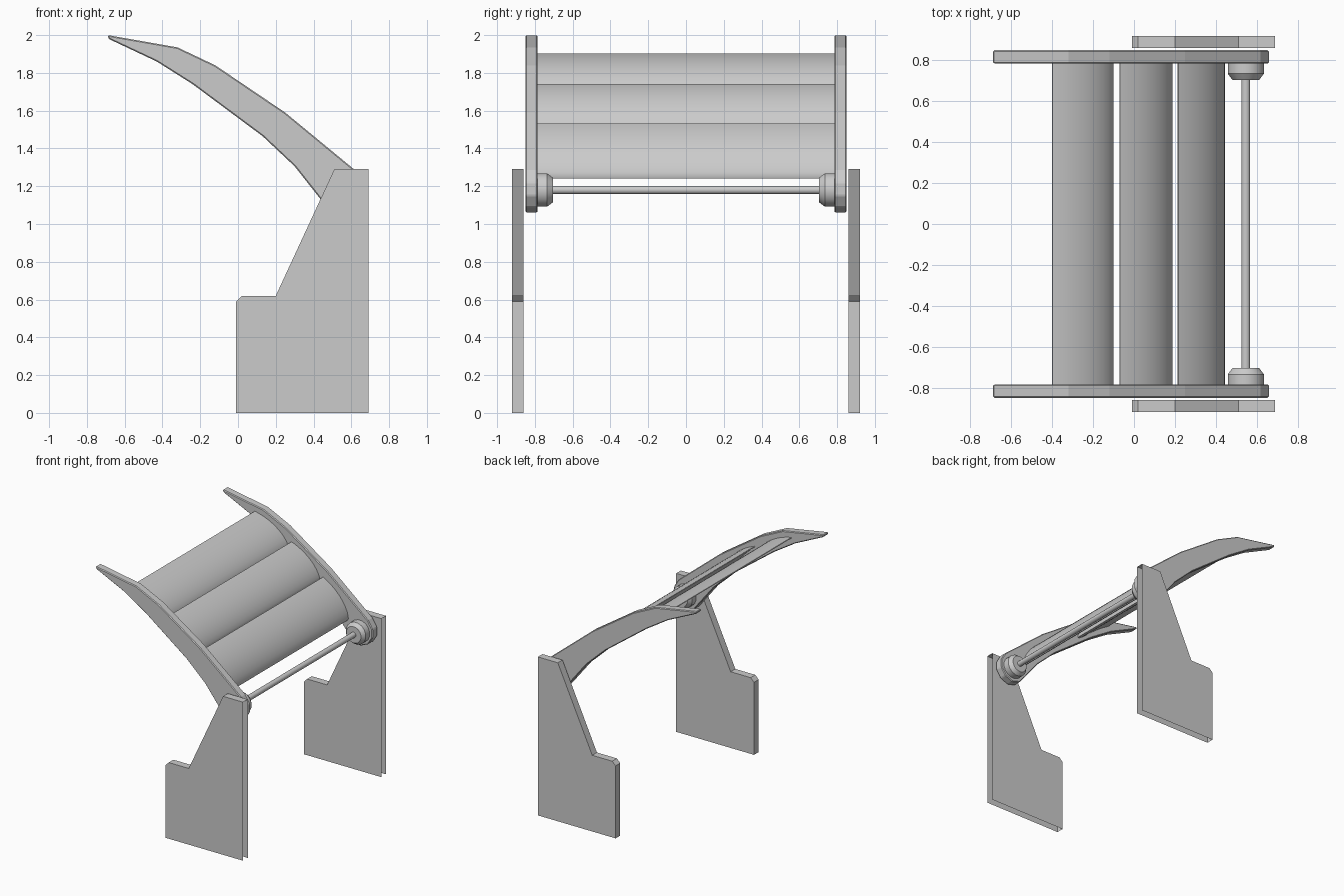
import bpy, bmesh, math
from mathutils import Vector

if "Cube" in bpy.data.objects:
    bpy.data.objects.remove(bpy.data.objects["Cube"])

grey = bpy.data.materials.new("plain grey")
grey.use_nodes = True
colour = (0.6, 0.6, 0.6, 1)
grey.diffuse_color = colour
grey.node_tree.nodes["Principled BSDF"].inputs["Base Color"].default_value = colour


def finish(name, bm, angle=None):
    """Turn a bmesh into a named grey object."""
    bmesh.ops.recalc_face_normals(bm, faces=bm.faces)
    mesh = bpy.data.meshes.new(name)
    bm.to_mesh(mesh)
    bm.free()
    mesh.materials.append(grey)
    obj = bpy.data.objects.new(name, mesh)
    bpy.context.collection.objects.link(obj)
    if angle:
        bpy.ops.object.select_all(action="DESELECT")
        obj.select_set(True)
        bpy.context.view_layer.objects.active = obj
        bpy.ops.object.shade_smooth_by_angle(angle=math.radians(angle))
    return obj


def extrude(name, profile, y0, y1, open_edges=(), angle=None):
    """Extrude an x-z outline along y, leaving the listed rim faces open."""
    bm = bmesh.new()
    near, far = [[bm.verts.new((x, y, z)) for x, z in profile] for y in (y0, y1)]
    bm.faces.new(near)
    bm.faces.new(far)
    n = len(profile)
    for i in range(n):
        if i not in open_edges:
            j = (i + 1) % n
            bm.faces.new((near[i], near[j], far[j], far[i]))
    return finish(name, bm, angle)


def lathe(name, centre, rings, sides, angle):
    """Turn (y, radius) rings round an axis parallel to y, with capped ends."""
    bm = bmesh.new()
    loops = []
    for y, r in rings:
        turns = [math.tau * (k + 0.5) / sides for k in range(sides)]
        loops.append([bm.verts.new((centre[0] + r * math.cos(t), y,
                                    centre[1] + r * math.sin(t))) for t in turns])
    for a, b in zip(loops, loops[1:]):
        for k in range(sides):
            m = (k + 1) % sides
            bm.faces.new((a[k], a[m], b[m], b[k]))
    bm.faces.new(loops[0])
    bm.faces.new(loops[-1])
    return finish(name, bm, angle)


def foil(tail, nose, thick=0.05, camber=0.025, steps=12):
    """Cambered section, sharp at the tail and round at the nose."""
    tail, nose = Vector(tail), Vector(nose)
    chord = nose - tail
    up = Vector((-chord.y, chord.x)).normalized()
    top, bottom = [], []
    for i in range(steps + 1):
        s = 0.5 - 0.5 * math.cos(math.pi * i / steps)
        half = thick * 1.3 * s * math.sqrt(max(0, 1 - s)) + 0.003 * (1 - s)
        mid = tail + chord * s + up * camber * 4 * s * (1 - s)
        top.append(mid + up * half)
        bottom.append(mid - up * half)
    return top + bottom[-2::-1]


panel = [(0.69, 0), (-0.01, 0), (-0.01, 0.59), (0.02, 0.62),
         (0.20, 0.62), (0.51, 1.29), (0.69, 1.29)]
rib = [(-0.69, 2.0), (-0.32, 1.935), (-0.12, 1.84), (0.25, 1.59), (0.62, 1.285),
       (0.66, 1.22), (0.66, 1.15), (0.62, 1.09), (0.55, 1.06), (0.48, 1.08),
       (0.43, 1.14), (0.30, 1.305), (0.13, 1.465), (-0.24, 1.74),
       (-0.43, 1.86), (-0.685, 1.98)]
pivot = (0.547, 1.18)

# Paired side parts
for side, s in (("left_hand_rear", 1), ("left_hand_front", -1)):
    label = "rear" if s > 0 else "front"
    # Hollow support, open underneath and along its straight upright edge
    extrude(label + "_support", panel, s * 0.86, s * 0.92, open_edges=(0, 6))
    plate = extrude(label + "_curved_rib", rib, s * 0.785, s * 0.85)
    edge = plate.modifiers.new("edge", "BEVEL")
    edge.width = 0.006
    edge.segments = 1
    lathe(label + "_pivot_hub", pivot,
          [(s * 0.79, 0.09), (s * 0.735, 0.09), (s * 0.705, 0.067)], 16, 25)

# Cross rod between the hubs
lathe("cross_rod", pivot, [(-0.71, 0.022), (0.71, 0.022)], 16, 40)

# Three overlapping slats
slats = [("upper", (-0.40, 1.90), (-0.10, 1.69)),
         ("middle", (-0.07, 1.74), (0.185, 1.49)),
         ("lower", (0.215, 1.53), (0.44, 1.24))]
for label, tail, nose in slats:
    extrude(label + "_slat", foil(tail, nose), -0.787, 0.787, angle=50)
